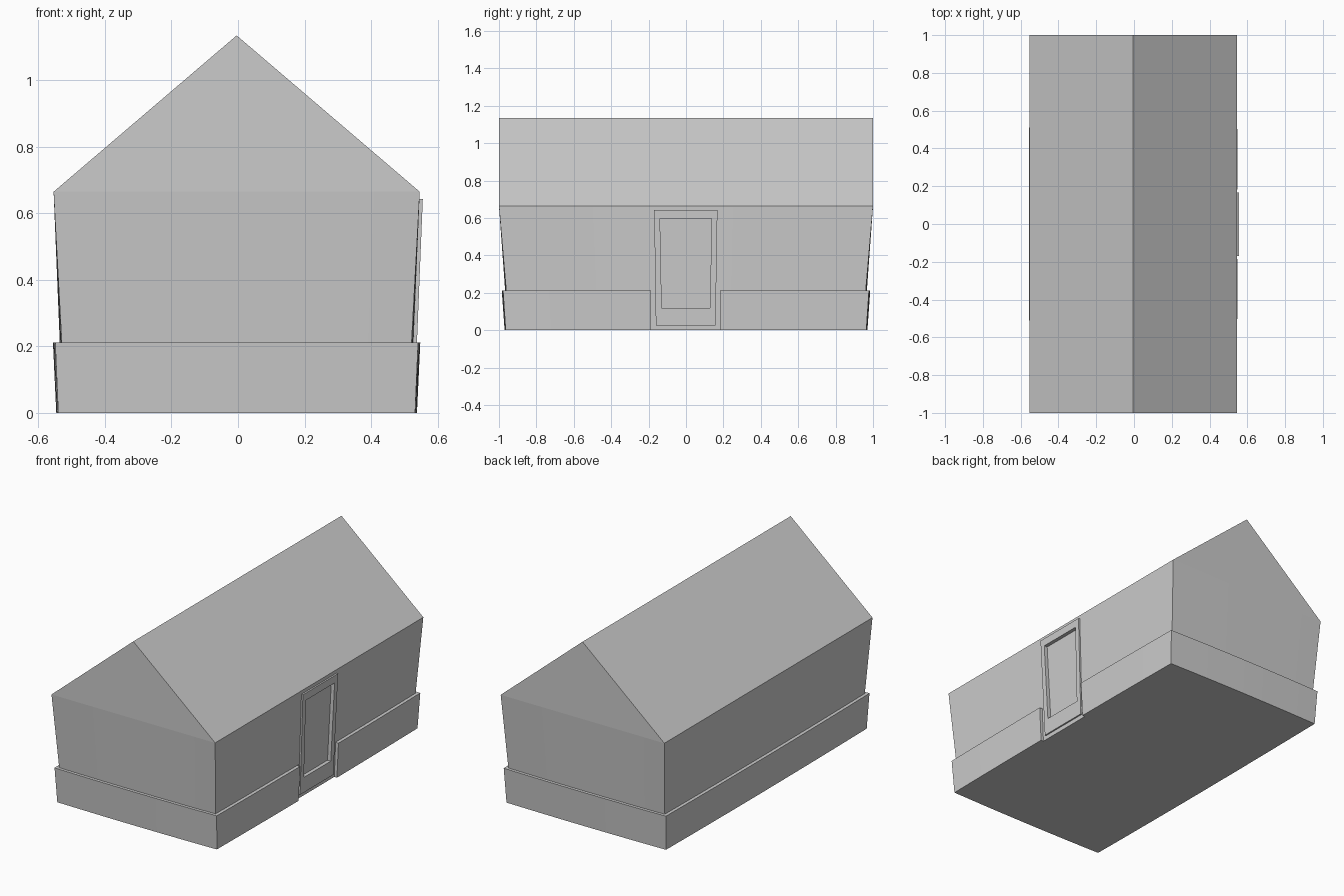
import bpy, bmesh

if "Cube" in bpy.data.objects:
    bpy.data.objects.remove(bpy.data.objects["Cube"])

CX = -0.004      # body is slightly off centre because of the door
SEG = 8          # segments along each bowed side


def make_object(name, bm):
    bmesh.ops.recalc_face_normals(bm, faces=bm.faces)
    mesh = bpy.data.meshes.new(name)
    bm.to_mesh(mesh)
    bm.free()
    obj = bpy.data.objects.new(name, mesh)
    bpy.context.collection.objects.link(obj)
    return obj


def ring(bm, z, hx, hy, bow):
    """Rectangle whose sides bulge to hx / hy in the middle."""
    pts = []
    cx, cy = hx - bow, hy - bow
    for i in range(SEG):
        t = -1 + 2 * i / SEG
        b = bow * (1 - t * t)
        pts.append((t, b))
    loop = [(t * cx, -cy - b) for t, b in pts]
    loop += [(cx + b, t * cy) for t, b in pts]
    loop += [(-t * cx, cy + b) for t, b in pts]
    loop += [(-cx - b, -t * cy) for t, b in pts]
    return [bm.verts.new((x + CX, y, z)) for x, y in loop]


def slab(name, outline, inner, outer):
    """Panel parallel to the leaning right wall, from a (y, z) outline."""
    bm = bmesh.new()
    a, b = [[bm.verts.new((CX + 0.5235 + 0.0407 * z + off, y, z))
             for y, z in outline] for off in (inner, outer)]
    bm.faces.new(a)
    bm.faces.new(b)
    n = len(outline)
    for i in range(n):
        j = (i + 1) % n
        bm.faces.new((a[i], a[j], b[j], b[i]))
    return make_object(name, bm)


def cut(obj, cutter):
    mod = obj.modifiers.new("cut", 'BOOLEAN')
    mod.operation = 'DIFFERENCE'
    mod.solver = 'EXACT'
    mod.object = cutter
    cutter.hide_render = True
    cutter.hide_set(True)


# House body: flared plinth, ledge, flared walls, gable roof
bm = bmesh.new()
rings = [ring(bm, *r) for r in ((0, 0.5425, 0.970, 0.006),
                                (0.212, 0.5525, 0.985, 0.007),
                                (0.212, 0.532, 0.967, 0.006),
                                (0.665, 0.5505, 1.0, 0.0))]
bm.faces.new(rings[0])
n = len(rings[0])
for lo, hi in zip(rings, rings[1:]):
    for i in range(n):
        j = (i + 1) % n
        bm.faces.new((lo[i], lo[j], hi[j], hi[i]))
top = rings[-1]
front, back = [bm.verts.new((CX, y, 1.135)) for y in (-1, 1)]
bm.faces.new(top[0:SEG + 1] + [front])
bm.faces.new(top[SEG:2 * SEG + 1] + [back, front])
bm.faces.new(top[2 * SEG:3 * SEG + 1] + [back])
bm.faces.new(top[3 * SEG:] + [top[0], front, back])
house = make_object("house_body", bm)

# Door frame on the right wall
door = slab("door_frame", [(-0.161, 0.025), (0.158, 0.025),
                           (0.168, 0.643), (-0.170, 0.643)], -0.005, 0.010)

# Cutters: gap in the plinth and recessed door panel
gap = slab("plinth_gap_cutter", [(-0.186, -0.1), (0.182, -0.1),
                                 (0.182, 0.23), (-0.186, 0.23)], 0.001, 0.1)
recess = slab("door_recess_cutter", [(-0.130, 0.12), (0.128, 0.12),
                                     (0.137, 0.597), (-0.139, 0.597)], -0.012, 0.1)
cut(house, gap)
cut(house, recess)
cut(door, recess)
